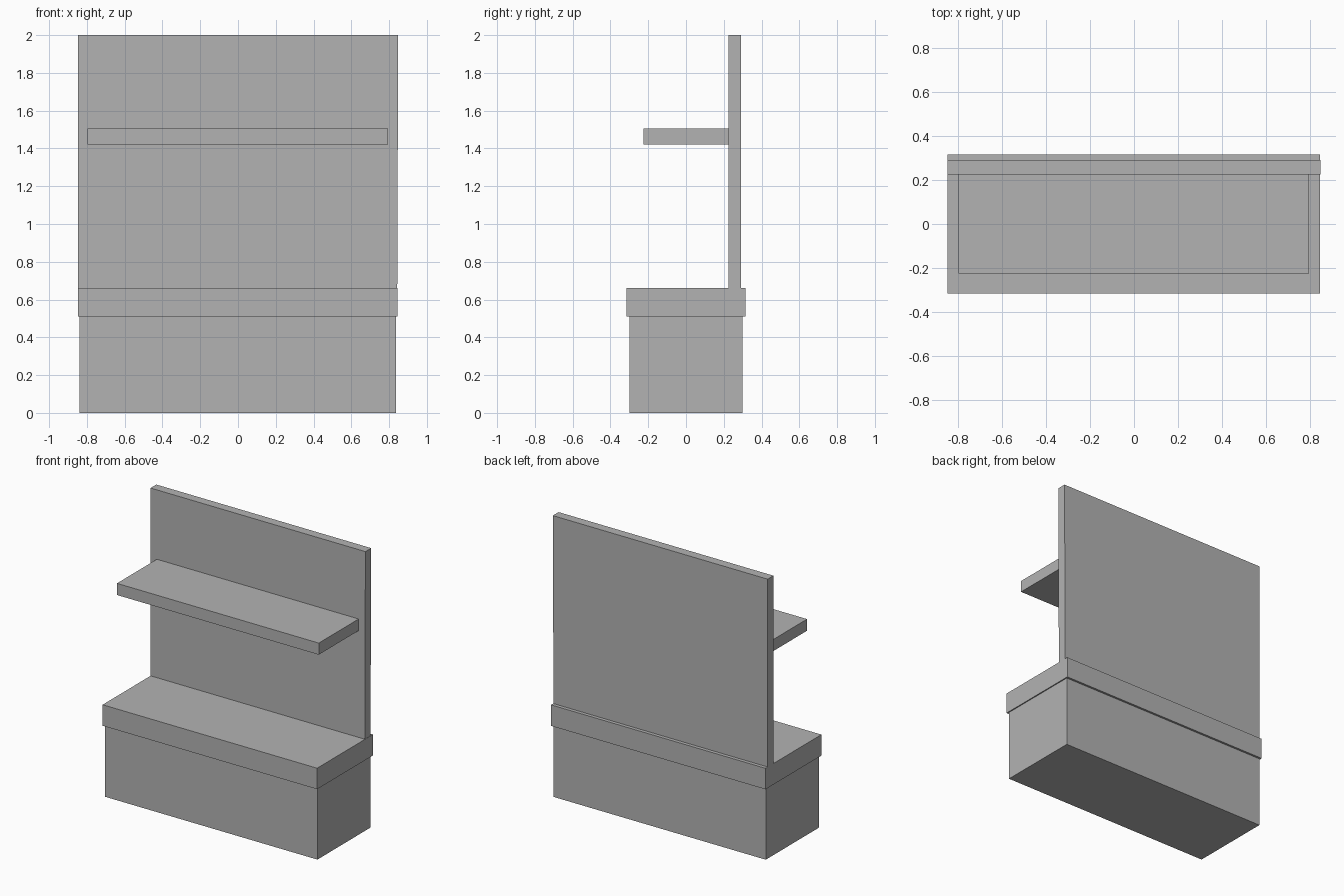
import bpy
import bmesh
from mathutils import Vector

default = bpy.data.objects.get("Cube")
if default:
    bpy.data.objects.remove(default, do_unlink=True)

# Single grey finish
grey = bpy.data.materials.new("plain_grey")
grey.use_nodes = True
colour = (0.45, 0.45, 0.45, 1)
grey.diffuse_color = colour
grey.node_tree.nodes["Principled BSDF"].inputs["Base Color"].default_value = colour


def box(name, low, high):
    """Add a flat-sided box between two opposite corners."""
    low, high = Vector(low), Vector(high)
    bm = bmesh.new()
    bmesh.ops.create_cube(bm, size=1)
    bmesh.ops.scale(bm, vec=high - low, verts=bm.verts)
    bmesh.ops.translate(bm, vec=(low + high) / 2, verts=bm.verts)
    mesh = bpy.data.meshes.new(name)
    bm.to_mesh(mesh)
    bm.free()
    mesh.materials.append(grey)
    obj = bpy.data.objects.new(name, mesh)
    bpy.context.collection.objects.link(obj)
    return obj


# Cabinet and overhanging counter
box("base_cabinet", (-0.84, -0.30, 0), (0.837, 0.30, 0.51))
box("counter_slab", (-0.848, -0.315, 0.51), (0.845, 0.315, 0.66))

# Back panel, very slightly narrower at the bottom of one side
panel = box("back_panel", (-0.848, 0.225, 0.66), (0.848, 0.29, 2))
for v in panel.data.vertices:
    if v.co.x > 0 and v.co.z < 1:
        v.co.x -= 0.005

# Wall shelf
box("shelf", (-0.798, -0.225, 1.422), (0.795, 0.225, 1.505))
